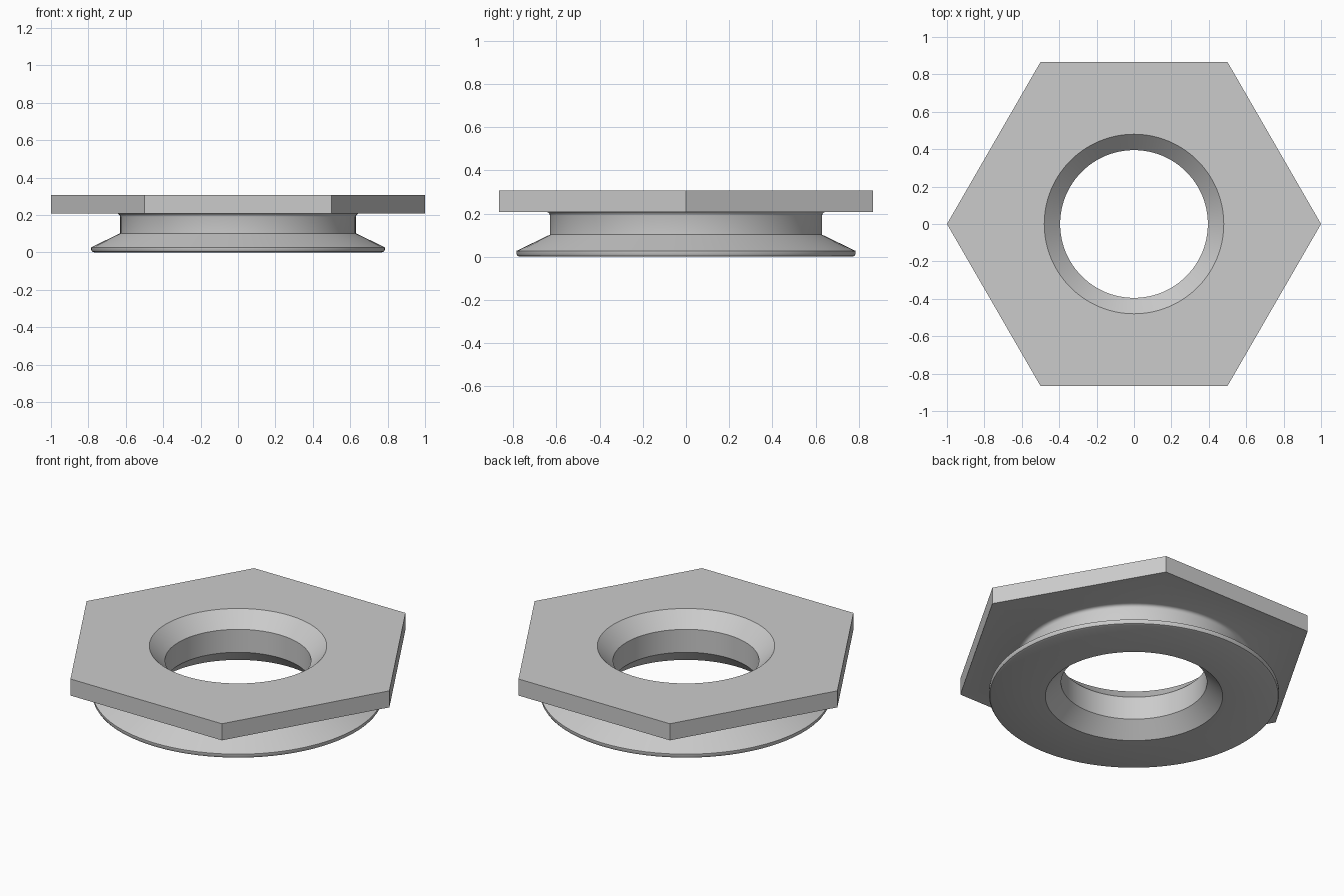
import bpy
import bmesh
import math

cube = bpy.data.objects.get("Cube")
if cube:
    bpy.data.objects.remove(cube, do_unlink=True)

SEGMENTS = 96  # multiple of six, so the hexagon corners fall on spokes

metal = bpy.data.materials.new("plain grey metal")
metal.use_nodes = True
grey = (0.6, 0.6, 0.6, 1)
metal.diffuse_color = grey
metal.node_tree.nodes["Principled BSDF"].inputs["Base Color"].default_value = grey


def hex_radius(angle):
    """Distance to the side of a unit hexagon at this angle."""
    off_centre = angle % (math.pi / 3) - math.pi / 6
    return math.cos(math.pi / 6) / math.cos(off_centre)


# Closed cross-section: radius, height, and whether the ring is hexagonal
profile = [
    # bottom face and rounded flange rim
    (0.48, 0, False), (0.77, 0, False), (0.78, 0.004, False),
    (0.785, 0.012, False), (0.785, 0.027, False),
    # sloped flange, neck and small fillet
    (0.63, 0.102, False), (0.63, 0.19, False), (0.633, 0.199, False),
    (0.639, 0.205, False), (0.648, 0.208, False),
    # hexagonal plate
    (1, 0.208, True), (1, 0.307, True),
    # chamfered bore
    (0.48, 0.307, False), (0.395, 0.222, False), (0.395, 0.085, False),
]

bm = bmesh.new()
rings = []
for radius, height, is_hex in profile:
    ring = []
    for i in range(SEGMENTS):
        a = math.tau * i / SEGMENTS
        r = radius * (hex_radius(a) if is_hex else 1)
        ring.append(bm.verts.new((r * math.cos(a), r * math.sin(a), height)))
    rings.append(ring)

# Join neighbouring rings, closing the last one back to the first
for k, lower in enumerate(rings):
    upper = rings[(k + 1) % len(rings)]
    for i in range(SEGMENTS):
        j = (i + 1) % SEGMENTS
        bm.faces.new((lower[i], lower[j], upper[j], upper[i]))
bmesh.ops.recalc_face_normals(bm, faces=bm.faces)

mesh = bpy.data.meshes.new("hex_flanged_bushing")
bm.to_mesh(mesh)
bm.free()
mesh.materials.append(metal)
bushing = bpy.data.objects.new("hex_flanged_bushing", mesh)
bpy.context.collection.objects.link(bushing)

# Smooth round walls, crisp corners
bpy.ops.object.select_all(action="DESELECT")
bushing.select_set(True)
bpy.context.view_layer.objects.active = bushing
bpy.ops.object.shade_smooth_by_angle(angle=math.radians(35))
